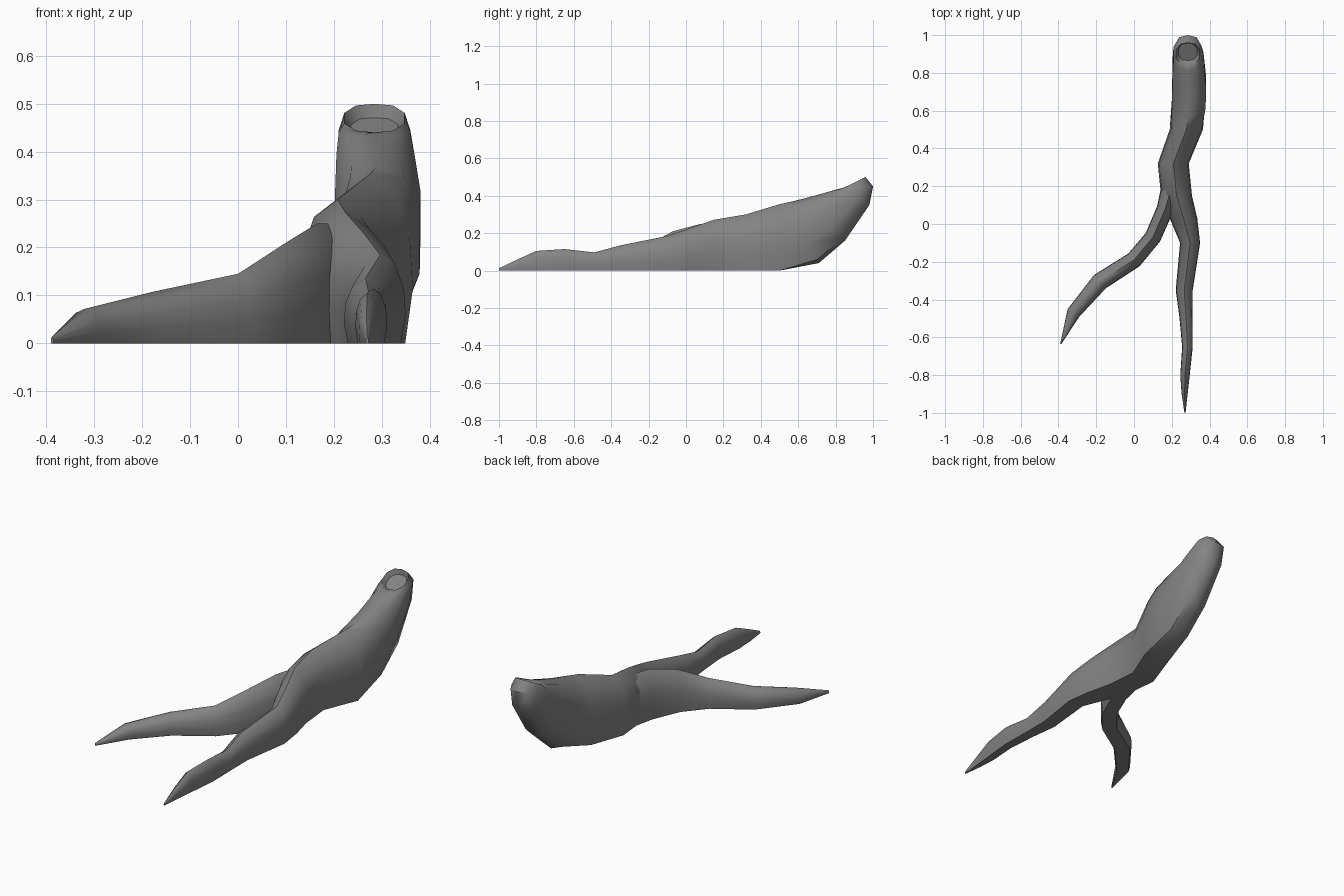
import bpy, bmesh
from mathutils import Vector

cube = bpy.data.objects.get("Cube")
if cube:
    bpy.data.objects.remove(cube, do_unlink=True)

bark = bpy.data.materials.new("grey_bark")
bark.use_nodes = True
bark.diffuse_color = (0.23, 0.23, 0.23, 1)
bark.node_tree.nodes["Principled BSDF"].inputs["Base Color"].default_value = (0.23, 0.23, 0.23, 1)

# Half cross-section (across, height): flat on the ground, or rounded in the air
GROUND = [(0, 0), (0.82, 0), (1, 0.32), (0.93, 0.62), (0.6, 0.88), (0, 1)]
ROUND = [(0, 0), (0.6, 0.06), (0.97, 0.32), (0.97, 0.68), (0.6, 0.93), (0, 1)]


def section(half):
    return half + [(-u, v) for u, v in half[-2:0:-1]]


def loft(name, rings, sunken_end=False):
    """Each ring: bottom point, top point, side vector, half profile."""
    bm = bmesh.new()
    loops = []
    for low, high, side, half in rings:
        loops.append([bm.verts.new(low.lerp(high, v) + side * u) for u, v in section(half)])
    n = len(loops[0])
    for a, b in zip(loops, loops[1:]):
        for i in range(n):
            j = (i + 1) % n
            bm.faces.new((a[i], a[j], b[j], b[i]))
    bm.faces.new(loops[-1])
    cap = bm.faces.new(loops[0][::-1])
    bmesh.ops.recalc_face_normals(bm, faces=bm.faces)
    if sunken_end:
        bmesh.ops.inset_region(bm, faces=[cap], thickness=0.015, depth=-0.025)
    mesh = bpy.data.meshes.new(name)
    bm.to_mesh(mesh)
    bm.free()
    mesh.materials.append(bark)
    ob = bpy.data.objects.new(name, mesh)
    bpy.context.collection.objects.link(ob)
    bpy.ops.object.select_all(action="DESELECT")
    ob.select_set(True)
    bpy.context.view_layer.objects.active = ob
    bpy.ops.object.shade_smooth_by_angle(angle=0.85)
    return ob


# Main root: raised, slanted end rings, then upright rings along the ground
raised = [  # centre x, half width, bottom y, bottom z, top y, top z
    (0.285, 0.065, 0.96, 0.50, 0.84, 0.44),
    (0.285, 0.077, 1.00, 0.45, 0.81, 0.435),
    (0.287, 0.084, 0.98, 0.35, 0.74, 0.415),
    (0.292, 0.092, 0.85, 0.16, 0.65, 0.39),
    (0.29, 0.092, 0.71, 0.04, 0.57, 0.37),
]
grounded = [  # centre x, half width, y, top z
    (0.277, 0.088, 0.50, 0.355),
    (0.208, 0.082, 0.32, 0.30),
    (0.225, 0.082, 0.15, 0.272),
    (0.262, 0.073, 0.03, 0.23),
    (0.297, 0.053, -0.10, 0.185),
    (0.266, 0.045, -0.35, 0.135),
    (0.275, 0.035, -0.49, 0.097),
    (0.283, 0.028, -0.65, 0.115),
    (0.27, 0.025, -0.80, 0.105),
    (0.268, 0.016, -0.90, 0.06),
    (0.27, 0.003, -1.00, 0.012),
]
rings = [(Vector((x, yb, zb)), Vector((x, yt, zt)), Vector((w, 0, 0)), ROUND)
         for x, w, yb, zb, yt, zt in raised]
rings += [(Vector((x, y, 0)), Vector((x, y, z)), Vector((w, 0, 0)), GROUND)
          for x, w, y, z in grounded]
loft("main_root", rings, sunken_end=True)

# Side root: rings turned to follow its bending path
path = [  # x, y, half width, top z
    (0.20, 0.20, 0.055, 0.25),
    (0.165, 0.08, 0.045, 0.25),
    (0.10, -0.07, 0.044, 0.21),
    (0.00, -0.19, 0.045, 0.145),
    (-0.18, -0.305, 0.047, 0.107),
    (-0.32, -0.47, 0.037, 0.072),
    (-0.388, -0.635, 0.003, 0.014),
]
points = [Vector((p[0], p[1], 0)) for p in path]
rings = []
for i, (x, y, w, z) in enumerate(path):
    along = points[min(i + 1, len(path) - 1)] - points[max(i - 1, 0)]
    side = Vector((-along.y, along.x, 0)).normalized() * w
    rings.append((points[i], points[i] + Vector((0, 0, z)), side, GROUND))
loft("side_root", rings)
